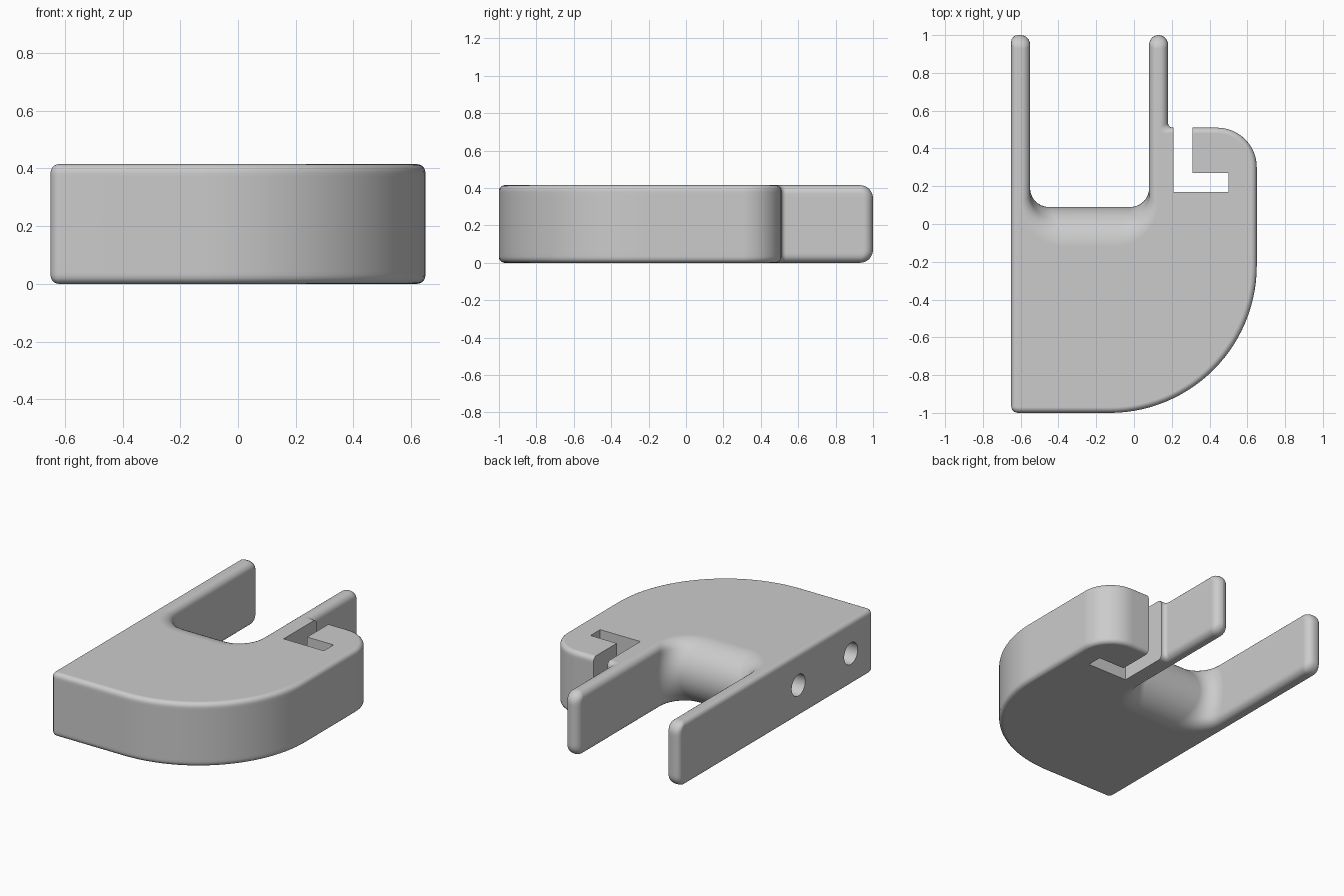
import bpy, bmesh
from math import pi, cos, sqrt, radians
from mathutils import Vector

if "Cube" in bpy.data.objects:
    bpy.data.objects.remove(bpy.data.objects["Cube"])

H = 0.415  # overall thickness

grey = bpy.data.materials.new("plain grey")
grey.use_nodes = True
grey.diffuse_color = (0.6, 0.6, 0.6, 1)
grey.node_tree.nodes["Principled BSDF"].inputs["Base Color"].default_value = (0.6, 0.6, 0.6, 1)


def inset(r, d):
    """How far a rounding of radius r pulls in at depth d below the face."""
    return 0 if d >= r else r - sqrt(r * r - (r - d) ** 2)


def rounded(corners):
    """Outline with every corner (x, y, radius, steps) turned into an arc."""
    pts = []
    for i, (x, y, r, n) in enumerate(corners):
        c = Vector((x, y))
        u = (Vector(corners[i - 1][:2]) - c).normalized()
        v = (Vector(corners[(i + 1) % len(corners)][:2]) - c).normalized()
        for k in range(n + 1):
            a = pi / 2 * k / n
            pts.append(c + r * (u * (1 - cos(pi / 2 - a)) + v * (1 - cos(a))))
    return pts


def section(d):
    """Outline of the bracket at depth d from its nearer flat face."""
    e, a, tip = inset(0.03, d), inset(0.045, d), inset(0.07, d)
    f = inset(H / 2, d)  # full round on the floor of the fork
    rs, rl = 0.034 - e, 0.05 - a
    left, right, back = -0.65 + e, 0.65 - e, 1 - tip
    return rounded([
        (left, -1 + e, rs, 3),
        (right, -1 + e, 0.78 - e, 28),
        (right, 0.51 - e, 0.21 - e, 12),
        (0.18 - a, 0.51 - e, 0.025, 4),
        (0.18 - a, back, rl, 6),
        (0.08 + a, back, rl, 6),
        (0.08 + a, 0.09 - f, 0.1 + 0.6 * f, 10),
        (-0.55 - a, 0.09 - f, 0.1 + 0.6 * f, 10),
        (-0.55 - a, back, rl, 6),
        (left, back, rs, 4)])


# Bracket body lofted through its height
depths = [H / 2 * (1 - cos(pi / 2 * i / 14)) for i in range(15)]
levels = [(d, d) for d in depths] + [(H - d, d) for d in depths[-2::-1]]
bm = bmesh.new()
rings = [[bm.verts.new((p.x, p.y, z)) for p in section(d)] for z, d in levels]
for lo, hi in zip(rings, rings[1:]):
    for i in range(len(lo)):
        bm.faces.new((lo[i - 1], lo[i], hi[i], hi[i - 1]))
bm.faces.new(rings[0][::-1])
bm.faces.new(rings[-1])
bmesh.ops.recalc_face_normals(bm, faces=bm.faces)
mesh = bpy.data.meshes.new("fork_bracket")
bm.to_mesh(mesh)
bm.free()
body = bpy.data.objects.new("fork_bracket", mesh)
bpy.context.collection.objects.link(body)
mesh.materials.append(grey)


def cut(cutter):
    cutter.hide_render = True
    cutter.data.materials.append(grey)
    bpy.context.view_layer.objects.active = body
    m = body.modifiers.new("cut", "BOOLEAN")
    m.operation, m.solver, m.object = "DIFFERENCE", "EXACT", cutter
    bpy.ops.object.modifier_apply(modifier=m.name)
    bpy.data.objects.remove(cutter)


# Hook slot: an entry channel and a side pocket
for x0, x1, y0, y1 in [(0.21, 0.31, 0.17, 0.7), (0.25, 0.5, 0.17, 0.27)]:
    bpy.ops.mesh.primitive_cube_add(size=1, location=((x0 + x1) / 2, (y0 + y1) / 2, H / 2))
    box = bpy.context.object
    box.scale = (x1 - x0, y1 - y0, 1)
    cut(box)

# Two blind screw holes in the straight side
for y in (-0.23, -0.77):
    bpy.ops.mesh.primitive_cylinder_add(vertices=32, radius=0.07, depth=0.8,
                                        location=(-0.65, y, H / 2), rotation=(0, pi / 2, 0))
    cut(bpy.context.object)

# Smooth roundings, crisp cut edges
bpy.ops.object.select_all(action="DESELECT")
body.select_set(True)
bpy.context.view_layer.objects.active = body
bpy.ops.object.shade_smooth_by_angle(angle=radians(40))
wn = body.modifiers.new("even_shading", "WEIGHTED_NORMAL")
wn.keep_sharp = True
